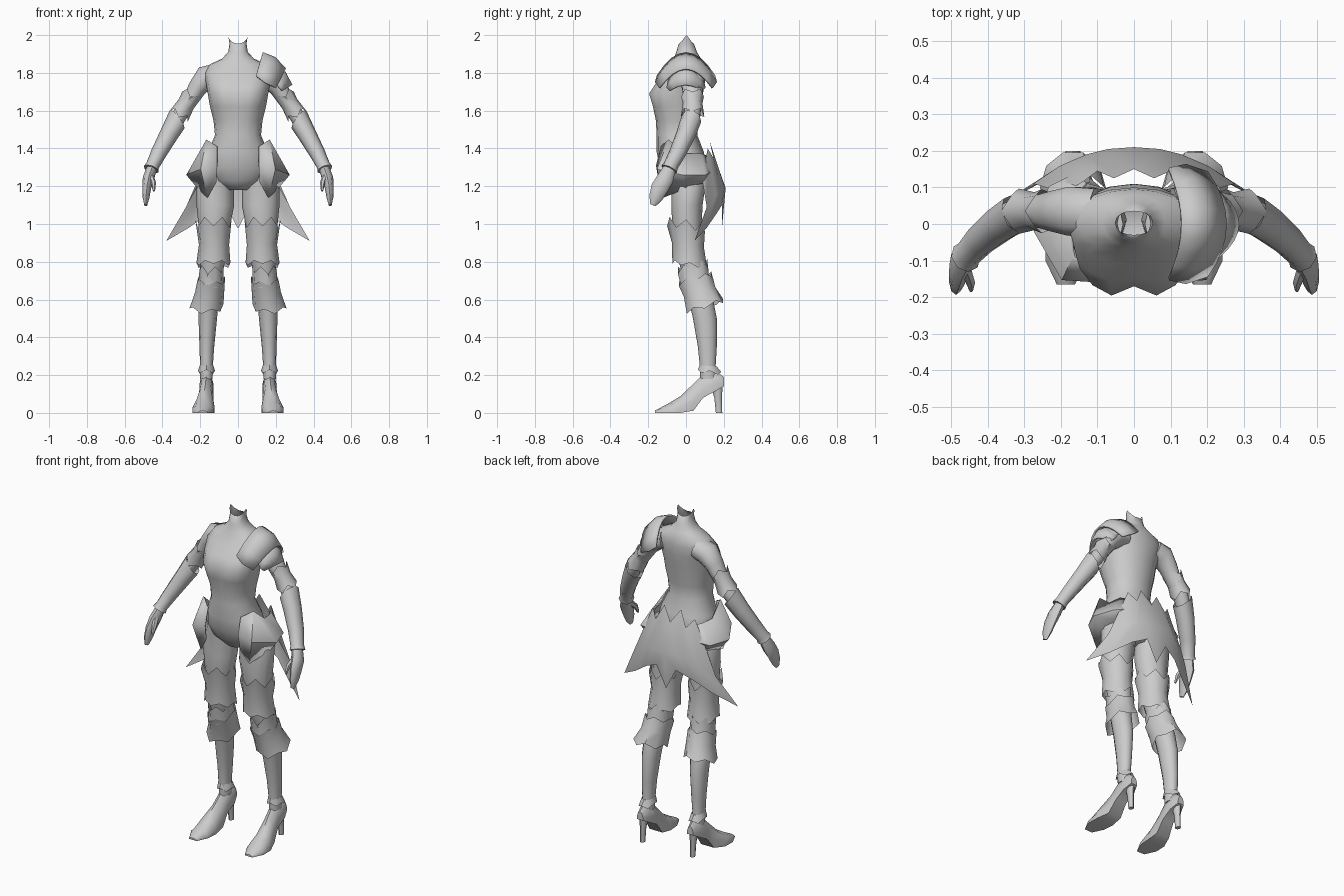
import bpy, bmesh, math
from mathutils import Vector

grey = bpy.data.materials.new("plain grey")
grey.diffuse_color = (0.6, 0.6, 0.6, 1)


def skin(name, rows, closed=True, caps=(True, True), mirror=False, thick=0, angle=50):
    """Bridge rows of points into one surface."""
    bm = bmesh.new()
    vs = [[bm.verts.new(p) for p in r] for r in rows]
    n = len(rows[0])
    for a, b in zip(vs, vs[1:]):
        for i in range(n if closed else n - 1):
            j = (i + 1) % n
            bm.faces.new((a[i], a[j], b[j], b[i]))
    if closed:
        for cap, ring in zip(caps, (vs[0], vs[-1])):
            if cap:
                bm.faces.new(ring)
    bmesh.ops.recalc_face_normals(bm, faces=bm.faces)
    me = bpy.data.meshes.new(name)
    bm.to_mesh(me)
    bm.free()
    ob = bpy.data.objects.new(name, me)
    bpy.context.collection.objects.link(ob)
    me.materials.append(grey)
    bpy.ops.object.select_all(action='DESELECT')
    ob.select_set(True)
    bpy.context.view_layer.objects.active = ob
    bpy.ops.object.shade_smooth_by_angle(angle=math.radians(angle))
    if thick:
        m = ob.modifiers.new("thickness", 'SOLIDIFY')
        m.thickness = thick
        m.offset = 0
    if mirror:
        m = ob.modifiers.new("mirror", 'MIRROR')
        m.merge_threshold = 0.002
    return ob


def loft(name, rings, n=10, flat=False, zig=None, tilt=0, **kw):
    """Rings are (x, y, z, width, depth); zig maps ring index to (height, lobes)."""
    rows = []
    cs = [Vector(r[:3]) for r in rings]
    for k, r in enumerate(rings):
        d = Vector((0, 0, 1))
        if not flat:
            d = (cs[min(k + 1, len(cs) - 1)] - cs[max(k - 1, 0)]).normalized()
        a = Vector((0, 1, 0))
        a = (a - d * a.dot(d)).normalized()
        b = d.cross(a)
        amp, lobes = (zig or {}).get(k, (0, 1))
        row = []
        for i in range(n):
            t = 2 * math.pi * i / n
            p = b * r[3] * math.cos(t) + a * r[4] * math.sin(t)
            row.append(cs[k] + p + d * (amp * math.cos(lobes * t) + tilt * p.y))
        rows.append(row)
    return skin(name, rows, **kw)


# torso and neck: z, half width, front y, back y, cleft depth
body = [(1.18, .06, -.07, .06, 0), (1.23, .14, -.11, .09, 0), (1.30, .175, -.14, .11, 0),
        (1.38, .16, -.155, .095, 0), (1.47, .122, -.155, .06, 0), (1.55, .13, -.16, .068, 0),
        (1.62, .148, -.183, .08, .015), (1.69, .16, -.205, .09, .035),
        (1.75, .17, -.165, .1, .02), (1.80, .18, -.11, .1, .005), (1.845, .15, -.08, .095, 0),
        (1.875, .085, -.065, .08, 0), (1.91, .052, -.052, .058, 0), (1.955, .045, -.038, .042, 0),
        (2.0, .052, -.03, .035, 0)]
rows = []
for z, rx, yf, yb, cleft in body:
    row = []
    for i in range(16):
        t = math.tau * i / 16
        c, s = math.cos(t), math.sin(t)
        y = (yf + yb) / 2 + (yb - yf) / 2 * math.copysign(abs(s) ** .85, s)
        if i == 12:
            y += cleft
        row.append((rx * c, y, z - (.045 * abs(s) if z == 2.0 else 0)))
    rows.append(row)
skin("torso", rows, caps=(True, False), angle=70)

# arms
loft("upper_arm", [(.11, .03, 1.79, .06, .07), (.17, .035, 1.775, .065, .07),
                   (.215, .035, 1.72, .05, .058), (.25, .035, 1.66, .042, .048),
                   (.3, .035, 1.59, .04, .045), (.345, .015, 1.52, .04, .042)], mirror=True, angle=70)
loft("elbow_cuff", [(.245, .035, 1.685, .052, .06), (.272, .035, 1.64, .046, .052),
                    (.308, .035, 1.58, .056, .062)], n=8, zig={0: (.014, 4), 2: (.014, 4)},
     caps=(False, False), mirror=True)
loft("bracer", [(.322, .028, 1.555, .057, .055), (.365, .0, 1.475, .05, .052),
                (.42, -.045, 1.375, .042, .045), (.452, -.08, 1.31, .036, .04),
                (.46, -.09, 1.29, .042, .045)], n=8, zig={0: (-.025, 1)},
     caps=(False, True), mirror=True)
loft("palm", [(.455, -.085, 1.30, .028, .033), (.475, -.11, 1.24, .03, .045),
              (.483, -.14, 1.19, .023, .046), (.487, -.16, 1.14, .018, .036),
              (.488, -.175, 1.10, .008, .016)], n=8, mirror=True)
loft("thumb", [(.462, -.115, 1.26, .016, .02), (.447, -.16, 1.215, .013, .015),
               (.445, -.18, 1.175, .006, .007)], n=6, mirror=True)

# legs
loft("leg", [(.105, .0, 1.30, .075, .095), (.12, .012, 1.2, .1, .09), (.12, .005, 1.1, .1, .083),
             (.125, .005, 1.0, .085, .078), (.13, .02, .85, .068, .07), (.14, .04, .74, .06, .062),
             (.155, .075, .62, .055, .065), (.16, .1, .5, .049, .063), (.165, .113, .35, .039, .05),
             (.167, .115, .25, .034, .042), (.167, .12, .18, .033, .045)],
     n=12, flat=True, mirror=True, angle=70)
loft("thigh_guard", [(.13, .0, 1.0, .096, .1), (.127, .01, .89, .08, .085),
                     (.13, .02, .785, .09, .092)], n=12, flat=True, tilt=-.15,
     zig={0: (.025, 6), 2: (.01, 6)}, caps=(False, False), mirror=True)
loft("knee_guard", [(.14, .035, .775, .064, .082), (.142, .045, .71, .066, .08),
                    (.145, .05, .68, .07, .082)], flat=True, tilt=.25, zig={0: (.02, 5)},
     caps=(False, False), mirror=True)
loft("shin_guard", [(.142, .048, .71, .074, .09), (.15, .072, .64, .077, .088),
                    (.167, .1, .565, .09, .1)], flat=True, tilt=.3,
     zig={0: (.012, 5), 2: (.012, 5)}, caps=(False, False), mirror=True)
loft("ankle_cuff", [(.167, .118, .25, .036, .045), (.167, .125, .215, .045, .062)], n=8,
     flat=True, tilt=-.1, zig={1: (.008, 4)}, caps=(False, False), mirror=True)

# shoes: y, centre x, half width, bottom, top
foot = [(.2, .167, .02, .14, .19), (.155, .167, .037, .115, .225), (.09, .168, .036, .08, .205),
        (.04, .172, .043, .012, .155), (-.03, .182, .058, 0, .088), (-.1, .186, .056, 0, .046),
        (-.165, .186, .025, 0, .012)]
rows = []
for y, cx, w, zb, zt in foot:
    h = zt - zb
    half = [(1, 0), (1, .35), (.65, .8), (0, 1)]
    prof = half + [(-a, b) for a, b in half[2::-1]]
    rows.append([(cx + a * w, y, zb + b * h) for a, b in prof])
skin("shoe", rows, mirror=True)
loft("shoe_heel", [(.167, .16, .16, .026, .035), (.167, .17, .08, .016, .02),
                   (.167, .175, 0, .014, .017)], n=8, flat=True, mirror=True)

# hip plates: top, ridge and bottom edge, front to back
skin("hip_plate", [
    [(.11, -.13, 1.41), (.165, -.09, 1.445), (.175, 0, 1.37), (.165, .08, 1.37), (.13, .11, 1.36)],
    [(.11, -.155, 1.31), (.195, -.15, 1.29), (.27, -.02, 1.26), (.23, .1, 1.26), (.15, .14, 1.28)],
    [(.115, -.14, 1.22), (.16, -.12, 1.14), (.21, 0, 1.19), (.19, .09, 1.22), (.14, .12, 1.23)]],
    closed=False, mirror=True, thick=.008, angle=45)

# back skirt: zigzag top, bulging middle, pointed hem
skin("back_skirt", [
    [(0, .15, 1.36), (.055, .125, 1.44), (.1, .145, 1.35), (.14, .115, 1.40), (.19, .085, 1.24)],
    [(0, .21, 1.19), (.07, .205, 1.2), (.13, .19, 1.18), (.2, .16, 1.15), (.275, .11, 1.09)],
    [(0, .19, .975), (.065, .19, 1.1), (.15, .165, 1.06), (.26, .11, .98), (.38, .045, .91)]],
    closed=False, mirror=True, angle=70)

# single shoulder guard: x, x drop, half length, apex z, z drop
def arch(name, spec):
    ts = [i / 4 - 1 for i in range(9)]
    skin(name, [[(x - dx * t * t, l * t, z - dz * t * t) for t in ts]
                for x, dx, l, z, dz in spec], closed=False, thick=.01, angle=40)


arch("shoulder_guard", [(.13, .035, .15, 1.905, .12), (.195, .055, .16, 1.88, .13),
                        (.25, .05, .14, 1.82, .1)])
arch("shoulder_guard_lower", [(.2, .02, .09, 1.84, .07), (.25, .03, .1, 1.80, .08),
                              (.283, .05, .085, 1.735, .03)])
